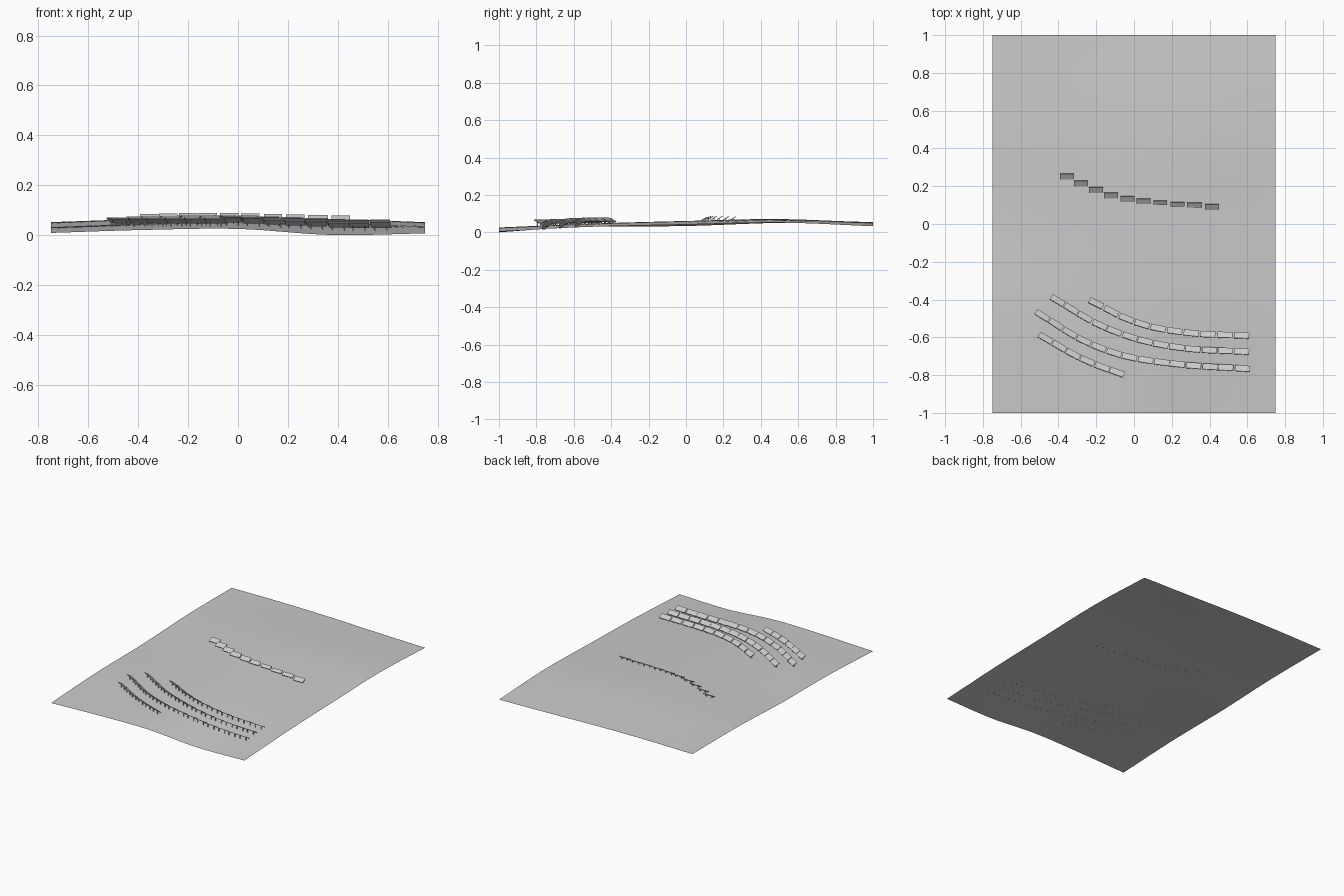
import bpy, bmesh, math
from mathutils import Vector, Matrix

if "Cube" in bpy.data.objects:
    bpy.data.objects.remove(bpy.data.objects["Cube"])

# coarse terrain heights: rows y = -1..1, columns x = -0.75..0.75
H = [[.012, .024, .028, .004, .010],
     [.033, .044, .050, .041, .033],
     [.037, .055, .064, .056, .045],
     [.054, .068, .074, .068, .055],
     [.055, .058, .054, .044, .036]]


def spline(p, t):
    """Catmull-Rom through p, t in 0..1 (works on numbers and vectors)."""
    n = len(p) - 1
    i = min(int(t * n), n - 1)
    u = t * n - i
    b, c = p[i], p[i + 1]
    a = p[i - 1] if i > 0 else b * 2 - c
    d = p[i + 2] if i + 2 <= n else c * 2 - b
    return (b * 2 + (c - a) * u + (a * 2 - b * 5 + c * 4 - d) * u * u
            + (b * 3 - a - c * 3 + d) * u ** 3) * 0.5


def height(x, y):
    return spline([spline(r, (x + .75) / 1.5) for r in H], (y + 1) / 2)


def to_object(bm, name):
    me = bpy.data.meshes.new(name)
    bm.to_mesh(me)
    bm.free()
    ob = bpy.data.objects.new(name, me)
    bpy.context.collection.objects.link(ob)
    return ob


def box(bm, size, mat):
    bmesh.ops.create_cube(bm, size=1, matrix=mat @ Matrix.Diagonal((*size, 1)))


def panel(bm, x, y, angle, size, tilt, lift):
    """Tilted slab on two posts; positive tilt faces the back."""
    z = height(x, y) + lift
    base = Matrix.Translation((x, y, z)) @ Matrix.Rotation(angle, 4, 'Z')
    w, d = size
    box(bm, (w, d, .004), base @ Matrix.Rotation(-tilt, 4, 'X'))
    for sx in (-.3, .3):
        top, bottom = -.001, -lift - .004
        box(bm, (.004, .004, top - bottom),
            base @ Matrix.Translation((sx * w, 0, (top + bottom) / 2)))


# ground sheet
bm = bmesh.new()
bmesh.ops.create_grid(bm, x_segments=30, y_segments=40, size=1)
for v in bm.verts:
    v.co.x *= .75
    v.co.z = height(v.co.x, v.co.y)
for f in bm.faces:
    f.smooth = True
to_object(bm, "ground")

# curved front rows: (panel count, centre-line points)
rows = [
    (10, [(-.20, -.42), (-.04, -.50), (.12, -.55), (.33, -.58), (.57, -.59)]),
    (13, [(-.405, -.405), (-.19, -.53), (.04, -.615), (.29, -.66), (.57, -.675)]),
    (14, [(-.485, -.485), (-.27, -.615), (-.04, -.70), (.26, -.745), (.574, -.765)]),
    (6, [(-.468, -.605), (-.32, -.69), (-.20, -.745), (-.09, -.785)]),
]
for k, (count, pts) in enumerate(rows):
    pts = [Vector(p) for p in pts]
    path = [spline(pts, i / 200) for i in range(201)]
    dist = [0]
    for a, b in zip(path, path[1:]):
        dist.append(dist[-1] + (b - a).length)
    bm = bmesh.new()
    for i in range(count):
        s = dist[-1] * i / (count - 1)
        j = min(range(201), key=lambda q: abs(dist[q] - s))
        d = path[min(j + 1, 200)] - path[max(j - 1, 0)]
        panel(bm, *path[j], math.atan2(d.y, d.x), (.08, .036), math.radians(31), .022)
    to_object(bm, f"front_panel_row_{k + 1}")

# stepped back row facing the front: x, y, width, depth
back = [(-.355, .252, .074, .035), (-.28, .214, .074, .035), (-.20, .18, .074, .035),
        (-.122, .15, .074, .034), (-.035, .132, .074, .034), (.05, .12, .074, .03),
        (.14, .113, .072, .026), (.23, .104, .074, .025), (.32, .10, .08, .028),
        (.412, .09, .074, .034)]
bm = bmesh.new()
for x, y, w, d in back:
    panel(bm, x, y, 0, (w, d), math.radians(-32), .014)
to_object(bm, "back_panel_row")

# stand the lowest point on z = 0
low = min(v.co.z for o in bpy.data.objects for v in o.data.vertices)
for o in bpy.data.objects:
    o.location.z -= low
